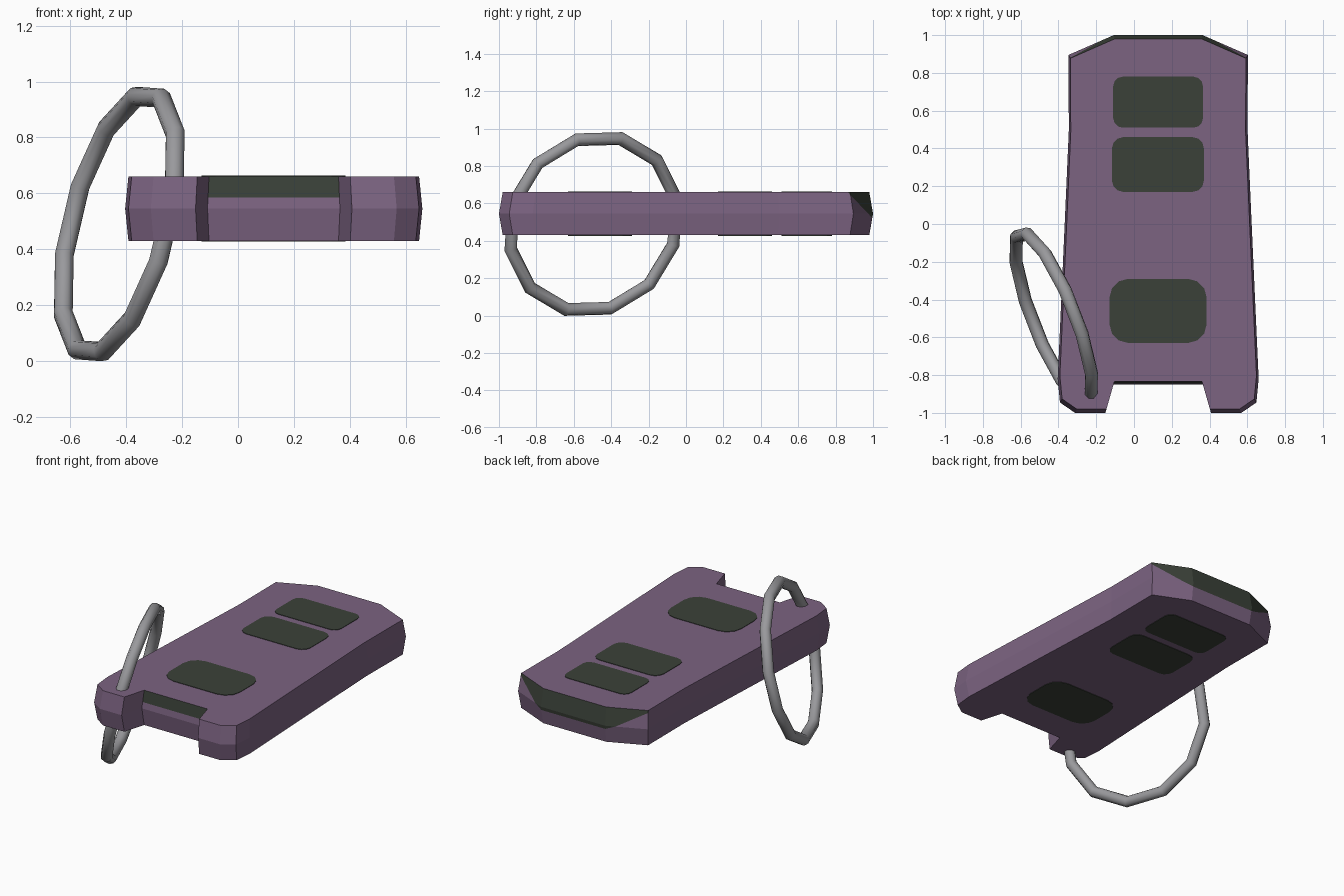
import bpy, bmesh, math
from mathutils import Matrix, Vector

if "Cube" in bpy.data.objects:
    bpy.data.objects.remove(bpy.data.objects["Cube"])

CX, Z0, Z1 = 0.128, 0.43, 0.66
ZM = (Z0 + Z1) / 2


def material(name, rgb):
    m = bpy.data.materials.new(name)
    m.diffuse_color = (*rgb, 1)
    m.use_nodes = True
    m.node_tree.nodes["Principled BSDF"].inputs["Base Color"].default_value = m.diffuse_color
    return m


purple = material("purple_plastic", (0.2, 0.125, 0.22))
green = material("dark_green_rubber", (0.043, 0.053, 0.040))
grey = material("grey_metal", (0.32, 0.32, 0.335))


def finish(bm, name, mats):
    bmesh.ops.recalc_face_normals(bm, faces=bm.faces[:])
    me = bpy.data.meshes.new(name)
    bm.to_mesh(me)
    bm.free()
    for m in mats:
        me.materials.append(m)
    ob = bpy.data.objects.new(name, me)
    bpy.context.collection.objects.link(ob)
    return ob


def loft(rings):
    """Closed solid through rings of equal point count."""
    bm = bmesh.new()
    vs = [[bm.verts.new(p) for p in r] for r in rings]
    n = len(vs[0])
    for a, b in zip(vs, vs[1:]):
        for i in range(n):
            j = (i + 1) % n
            bm.faces.new((a[i], a[j], b[j], b[i]))
    bm.faces.new(vs[0][::-1])
    bm.faces.new(vs[-1])
    bmesh.ops.recalc_face_normals(bm, faces=bm.faces[:])
    return bm


def cut(bm, faces, co, no):
    geom = set(faces)
    for f in faces:
        geom.update(f.edges)
        geom.update(f.verts)
    bmesh.ops.bisect_plane(bm, geom=list(geom), plane_co=co, plane_no=no)


# Fob body: half outline (half width, y), mirrored, widest at mid height
half = [(0.235, 1.0), (0.475, 0.895), (0.473, 0.5), (0.495, 0.0), (0.513, -0.4),
        (0.532, -0.82), (0.52, -0.945), (0.44, -1.0), (0.28, -1.0), (0.237, -0.85)]
outline = half + [(-x, y) for x, y in reversed(half)]


def ring_at(z, sx, sy):
    return [(CX + x * sx, y * sy, z) for x, y in outline]


bm = loft([ring_at(Z0, 0.978, 0.98), ring_at(ZM, 1, 1), ring_at(Z1, 0.978, 0.98)])


def is_notch(f):
    c = f.calc_center_median()
    return f.normal.y < -0.7 and abs(c.x - CX) < 0.2 and -0.87 < c.y < -0.8


# Dark patches on the rear end and the notch wall
end_co, end_no = Vector((0, 0.865, 0.66)), Vector((0, 1.05, 1)).normalized()
cut(bm, bm.faces[:], end_co, end_no)
cut(bm, [f for f in bm.faces if is_notch(f)], (0, 0, 0.585), (0, 0, 1))
bm.normal_update()
for f in bm.faces:
    c = f.calc_center_median()
    rear = (c - end_co).dot(end_no) > 0 and abs(f.normal.z) < 0.9
    if rear or (is_notch(f) and c.z > 0.585):
        f.material_index = 1
finish(bm, "fob_body", [purple, green])


# Button pads: rounded plates on the top and bottom faces
def pad(name, x0, x1, y0, y1, r, z):
    pts = []
    corners = [(x1 - r, y1 - r), (x0 + r, y1 - r), (x0 + r, y0 + r), (x1 - r, y0 + r)]
    for k, (x, y) in enumerate(corners):
        for s in range(4):
            a = math.radians(90 * k + 30 * s)
            pts.append((x + r * math.cos(a), y + r * math.sin(a)))
    finish(loft([[(x, y, z + d) for x, y in pts] for d in (-0.003, 0.003)]), name, [green])


for side, z in (("top", Z1), ("bottom", Z0)):
    pad(side + "_rear_button", -0.11, 0.365, 0.51, 0.78, 0.05, z)
    pad(side + "_middle_button", -0.117, 0.37, 0.17, 0.46, 0.06, z)
    pad(side + "_front_button", -0.13, 0.385, -0.63, -0.29, 0.10, z)

# Key ring: tilted twelve-sided hoop through the front corner
u = Vector((0.225, 0.06, 0.97)).normalized()
v = Vector((-0.36, 0.93, 0.026))
v = (v - u * v.dot(u)).normalized()
n = v.cross(u)
tilt = Matrix((v, u, n)).transposed().to_4x4()
bpy.ops.mesh.primitive_torus_add(major_segments=12, minor_segments=8,
                                 major_radius=0.483, minor_radius=0.036)
hoop = bpy.context.object
hoop.name = "key_ring"
hoop.data.transform(Matrix.Translation((-0.425, -0.495, 0.49)) @ tilt
                    @ Matrix.Rotation(math.radians(15), 4, 'Z'))
hoop.data.materials.append(grey)
bpy.ops.object.shade_smooth_by_angle(angle=math.radians(60))
